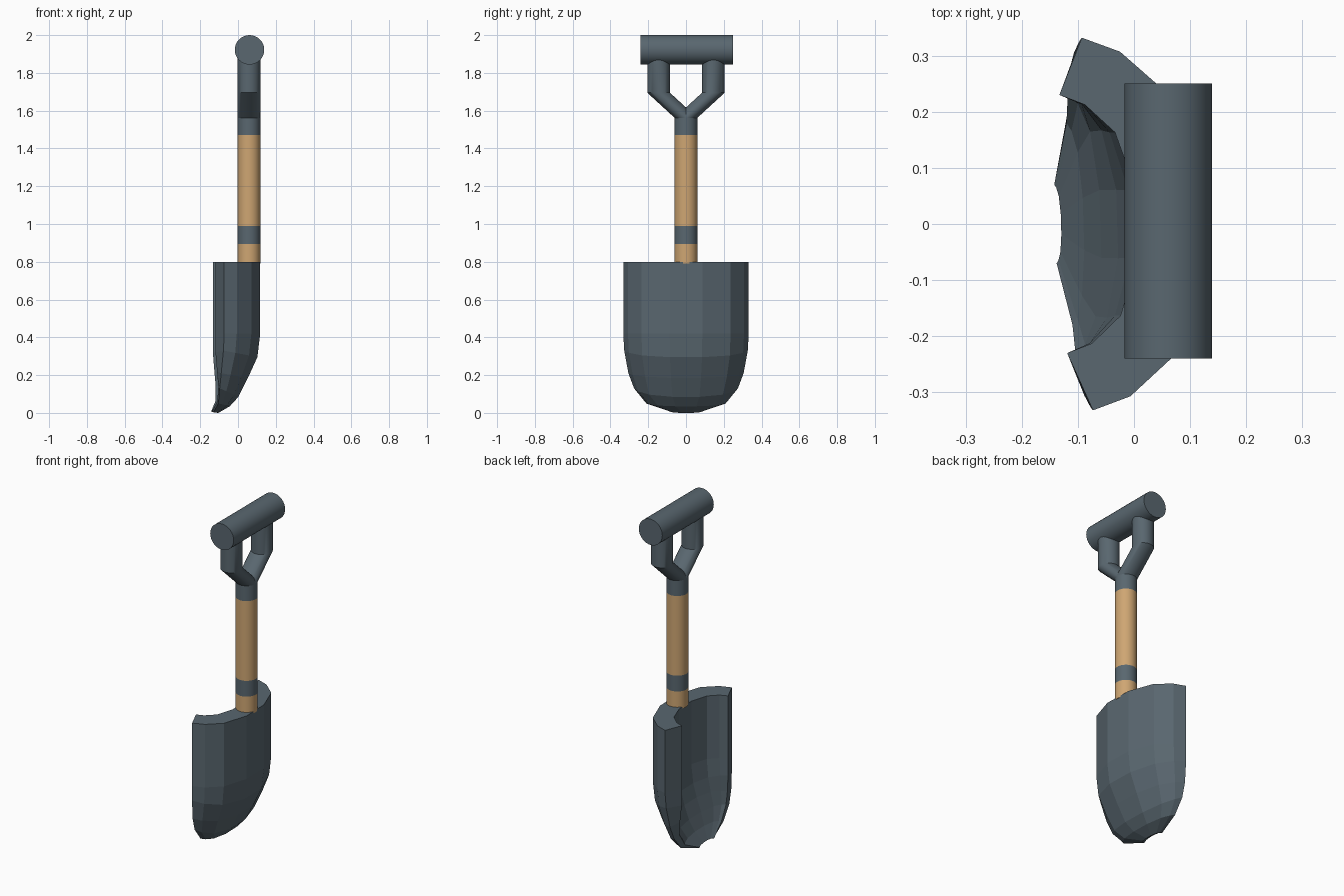
import bpy, bmesh
from math import cos, sin, tau, radians

if "Cube" in bpy.data.objects:
    bpy.data.objects.remove(bpy.data.objects["Cube"])

CX, R, SEG = 0.058, 0.06, 32


def material(name, color):
    m = bpy.data.materials.new(name)
    m.diffuse_color = (*color, 1)
    m.use_nodes = True
    m.node_tree.nodes["Principled BSDF"].inputs["Base Color"].default_value = m.diffuse_color
    return m


steel = material("steel", (0.10, 0.135, 0.16))
wood = material("wood", (0.62, 0.38, 0.17))


def finish(name, bm, mat, smooth=True):
    bmesh.ops.recalc_face_normals(bm, faces=bm.faces[:])
    me = bpy.data.meshes.new(name)
    bm.to_mesh(me)
    bm.free()
    me.materials.append(mat)
    ob = bpy.data.objects.new(name, me)
    bpy.context.collection.objects.link(ob)
    if smooth:
        bpy.ops.object.select_all(action='DESELECT')
        ob.select_set(True)
        bpy.context.view_layer.objects.active = ob
        bpy.ops.object.shade_smooth_by_angle(angle=radians(30))
    return ob


def tube(name, path, mat):
    """Horizontal circles stacked along a (y, z) path, joined into a closed tube."""
    bm = bmesh.new()
    rings = [[bm.verts.new((CX + R * cos(tau * i / SEG), y + R * sin(tau * i / SEG), z))
              for i in range(SEG)] for y, z in path]
    for a, b in zip(rings, rings[1:]):
        for i in range(SEG):
            j = (i + 1) % SEG
            bm.faces.new((a[i], a[j], b[j], b[i]))
    bm.faces.new(rings[0])
    bm.faces.new(rings[-1])
    return finish(name, bm, mat)


# Shaft: wood and metal sections
tube("shaft_lower", [(0, 0.79), (0, 0.895)], wood)
tube("shaft_band", [(0, 0.895), (0, 0.99)], steel)
tube("shaft_upper", [(0, 0.99), (0, 1.47)], wood)
tube("handle_socket", [(0, 1.47), (0, 1.562)], steel)

# Forked handle arms
for side, s in (("left", -1), ("right", 1)):
    tube("handle_arm_" + side, [(0, 1.562), (s * 0.145, 1.695), (s * 0.145, 1.90)], steel)

# Cross grip
bm = bmesh.new()
bmesh.ops.create_cone(bm, cap_ends=True, segments=SEG, radius1=0.078, radius2=0.078, depth=0.49)
for v in bm.verts:
    x, y, z = v.co
    v.co = (CX + 0.003 + x, z + 0.005, 1.922 + y)
finish("cross_grip", bm, steel)

# Blade: thick scoop, rows of (half width, rim x, rim z, centre x, centre z)
outer = [(0.332, -0.083, 0.80, 0.115, 0.80),
         (0.332, -0.083, 0.42, 0.115, 0.42),
         (0.327, -0.087, 0.33, 0.100, 0.295),
         (0.305, -0.098, 0.21, 0.050, 0.185),
         (0.275, -0.105, 0.13, 0.000, 0.085),
         (0.210, -0.110, 0.05, -0.045, 0.035),
         (0.075, -0.132, 0.004, -0.105, 0.0)]
inner = [(0.230, -0.126, 0.80, 0.005, 0.80),
         (0.230, -0.126, 0.42, 0.005, 0.42),
         (0.230, -0.126, 0.32, -0.008, 0.31),
         (0.235, -0.118, 0.22, -0.030, 0.23),
         (0.232, -0.111, 0.14, -0.060, 0.15),
         (0.180, -0.115, 0.06, -0.090, 0.08),
         (0.070, -0.140, 0.008, -0.130, 0.015)]
half = [(1, 0), (0.925, 0.34), (0.71, 0.74), (0.26, 1)]
section = [(-y, t) for y, t in half] + half[::-1]

bm = bmesh.new()


def blade_row(row):
    hw, rx, rz, cx, cz = row
    return [bm.verts.new((rx + (cx - rx) * t - 0.03 * hw * y, hw * y, rz + (cz - rz) * t))
            for y, t in section]


loops = [(blade_row(o), blade_row(i)) for o, i in zip(outer, inner)]
n = len(section)
for (o1, i1), (o2, i2) in zip(loops, loops[1:]):
    a, b = o1 + i1[::-1], o2 + i2[::-1]
    for k in range(2 * n):
        j = (k + 1) % (2 * n)
        bm.faces.new((a[k], a[j], b[j], b[k]))
for o, i in (loops[0], loops[-1]):
    for k in range(n - 1):
        bm.faces.new((o[k], o[k + 1], i[k + 1], i[k]))
finish("blade", bm, steel, smooth=False)
